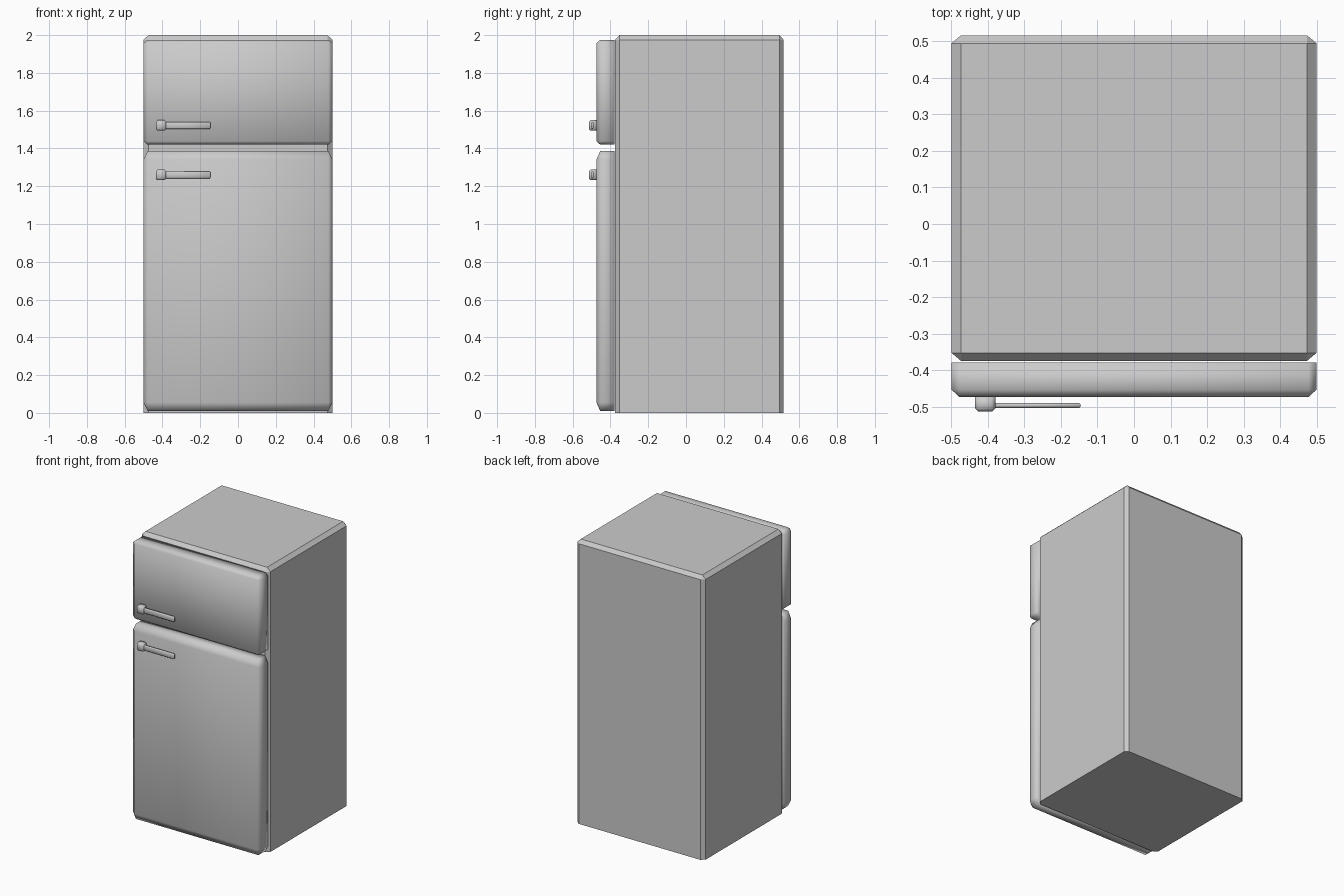
import bpy, bmesh
from mathutils import Vector

if "Cube" in bpy.data.objects:
    bpy.data.objects.remove(bpy.data.objects["Cube"])


def bevelled_box(name, lo, hi, bevel, square_side=None, smooth=False):
    """Box with a chamfer of a given size per axis; edges on square_side stay sharp."""
    lo, hi, b = Vector(lo), Vector(hi), Vector(bevel)
    mid, size = (lo + hi) / 2, hi - lo
    bm = bmesh.new()
    bmesh.ops.create_cube(bm, size=1)
    # work in units of the bevel so that one offset gives uneven chamfers
    for v in bm.verts:
        v.co = Vector([v.co[i] * size[i] / b[i] for i in range(3)])
    edges = list(bm.edges)
    if square_side:
        axis, sign = square_side
        edges = [e for e in edges if not all(v.co[axis] * sign > 0 for v in e.verts)]
    bmesh.ops.bevel(bm, geom=edges, offset=1, offset_type='OFFSET',
                    segments=1, profile=0.5, affect='EDGES')
    for v in bm.verts:
        v.co = Vector([v.co[i] * b[i] for i in range(3)]) + mid
    bmesh.ops.recalc_face_normals(bm, faces=bm.faces)
    for f in bm.faces:
        f.smooth = smooth
    mesh = bpy.data.meshes.new(name)
    bm.to_mesh(mesh)
    bm.free()
    obj = bpy.data.objects.new(name, mesh)
    bpy.context.collection.objects.link(obj)
    return obj


# cabinet: chamfered all round except at the floor
bevelled_box("cabinet", (-0.5, -0.375, 0), (0.5, 0.517, 2),
             (0.026, 0.022, 0.025), (2, -1))

# doors: chamfered and smooth, square at the back
bevelled_box("freezer_door", (-0.5, -0.474, 1.42), (0.5, -0.379, 1.975),
             (0.022, 0.02, 0.018), (1, 1), True)
bevelled_box("fridge_door", (-0.5, -0.474, 0.01), (0.5, -0.379, 1.387),
             (0.022, 0.02, 0.045), (1, 1), True)

# handles: a mounting block with a bar reaching sideways
for label, z in (("freezer", 1.522), ("fridge", 1.26)):
    bevelled_box(label + "_handle_block", (-0.435, -0.514, z - 0.028),
                 (-0.38, -0.472, z + 0.028), (0.009, 0.009, 0.009), (1, 1), True)
    bevelled_box(label + "_handle_bar", (-0.385, -0.504, z - 0.019),
                 (-0.146, -0.490, z + 0.019), (0.004, 0.004, 0.006), None, True)
